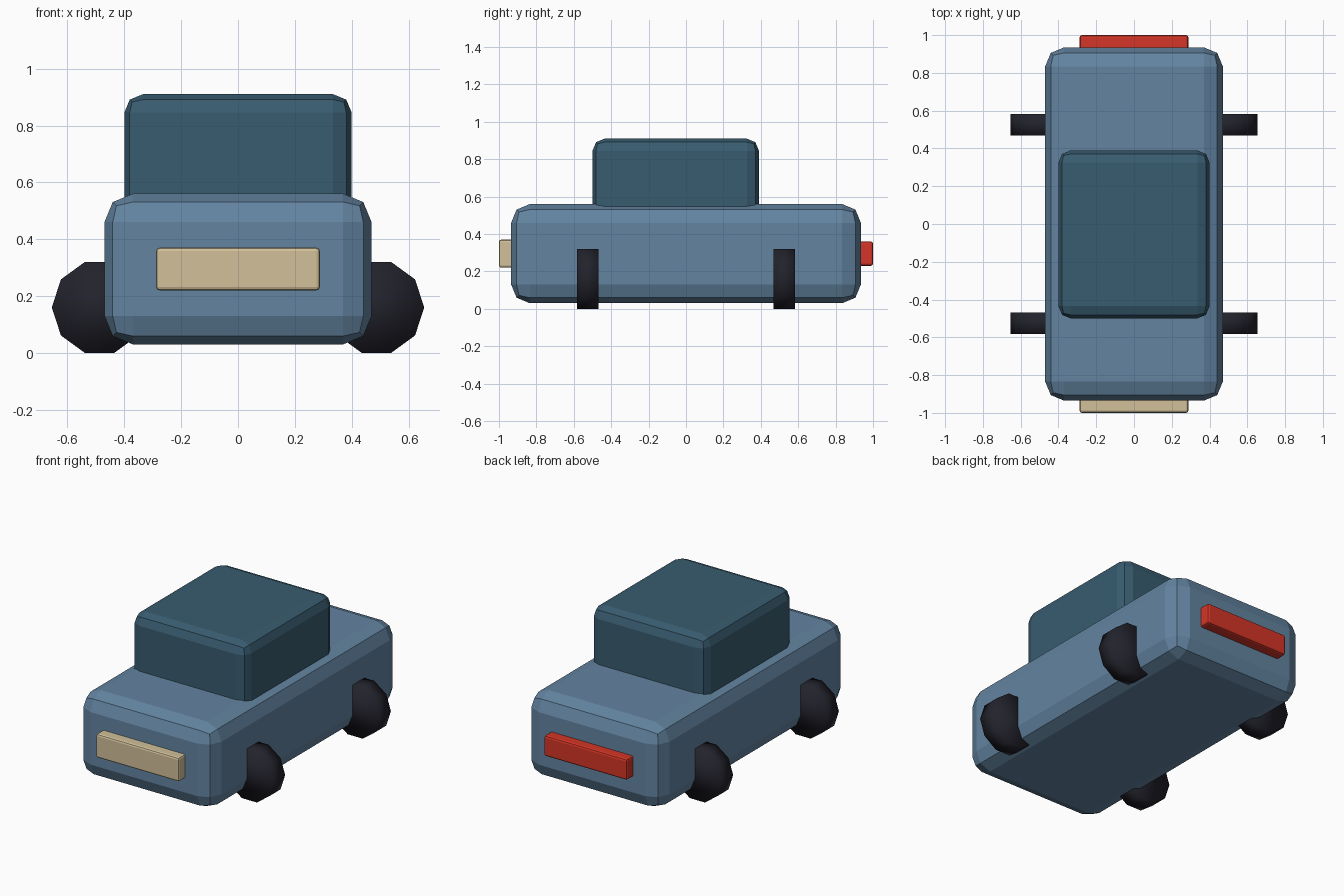
import bpy
import math

default = bpy.data.objects.get("Cube")
if default:
    bpy.data.objects.remove(default, do_unlink=True)


def make_material(name, rgb):
    mat = bpy.data.materials.new(name)
    mat.use_nodes = True
    color = (*rgb, 1.0)
    mat.diffuse_color = color
    mat.node_tree.nodes["Principled BSDF"].inputs["Base Color"].default_value = color
    return mat


blue = make_material("body blue", (0.125, 0.23, 0.355))
teal = make_material("cabin teal", (0.04, 0.107, 0.162))
cream = make_material("headlight cream", (0.64, 0.53, 0.32))
red = make_material("tail light red", (0.66, 0.036, 0.02))
black = make_material("tyre black", (0.016, 0.016, 0.025))


def rounded_box(name, low, high, bevel, mat):
    """Box between two corners with a two-step bevel on every edge."""
    center = [(a + b) / 2 for a, b in zip(low, high)]
    bpy.ops.mesh.primitive_cube_add(size=1, location=center)
    obj = bpy.context.object
    obj.name = name
    obj.scale = [b - a for a, b in zip(low, high)]
    bpy.ops.object.transform_apply(location=False, rotation=False, scale=True)
    mod = obj.modifiers.new("Bevel", "BEVEL")
    mod.width = bevel
    mod.segments = 2
    obj.data.materials.append(mat)
    return obj


# Body and cabin
rounded_box("body", (-0.47, -0.935, 0.03), (0.47, 0.935, 0.56), 0.1, blue)
rounded_box("cabin", (-0.4, -0.5, 0.44), (0.4, 0.39, 0.91), 0.065, teal)

# Light bars at the front and back
rounded_box("headlight_bar", (-0.288, -1.0, 0.22), (0.288, -0.88, 0.37), 0.012, cream)
rounded_box("tail_light_bar", (-0.288, 0.88, 0.23), (0.288, 1.0, 0.36), 0.012, red)

# Ten-sided wheels, with their flat discs facing front and back
for end, y in (("front", -0.525), ("back", 0.525)):
    for side, x in (("left", 0.487), ("right", -0.487)):
        bpy.ops.mesh.primitive_cylinder_add(
            vertices=10, radius=0.168, depth=0.115, location=(x, y, 0.16),
            rotation=(math.pi / 2, math.pi / 10, 0))
        wheel = bpy.context.object
        wheel.name = f"{end}_{side}_wheel"
        # Turn about the axle so that a flat side rests on the ground
        wheel.rotation_euler = (math.pi / 2, math.pi / 2, 0)
        bpy.ops.object.shade_smooth()
        wheel.data.materials.append(black)
